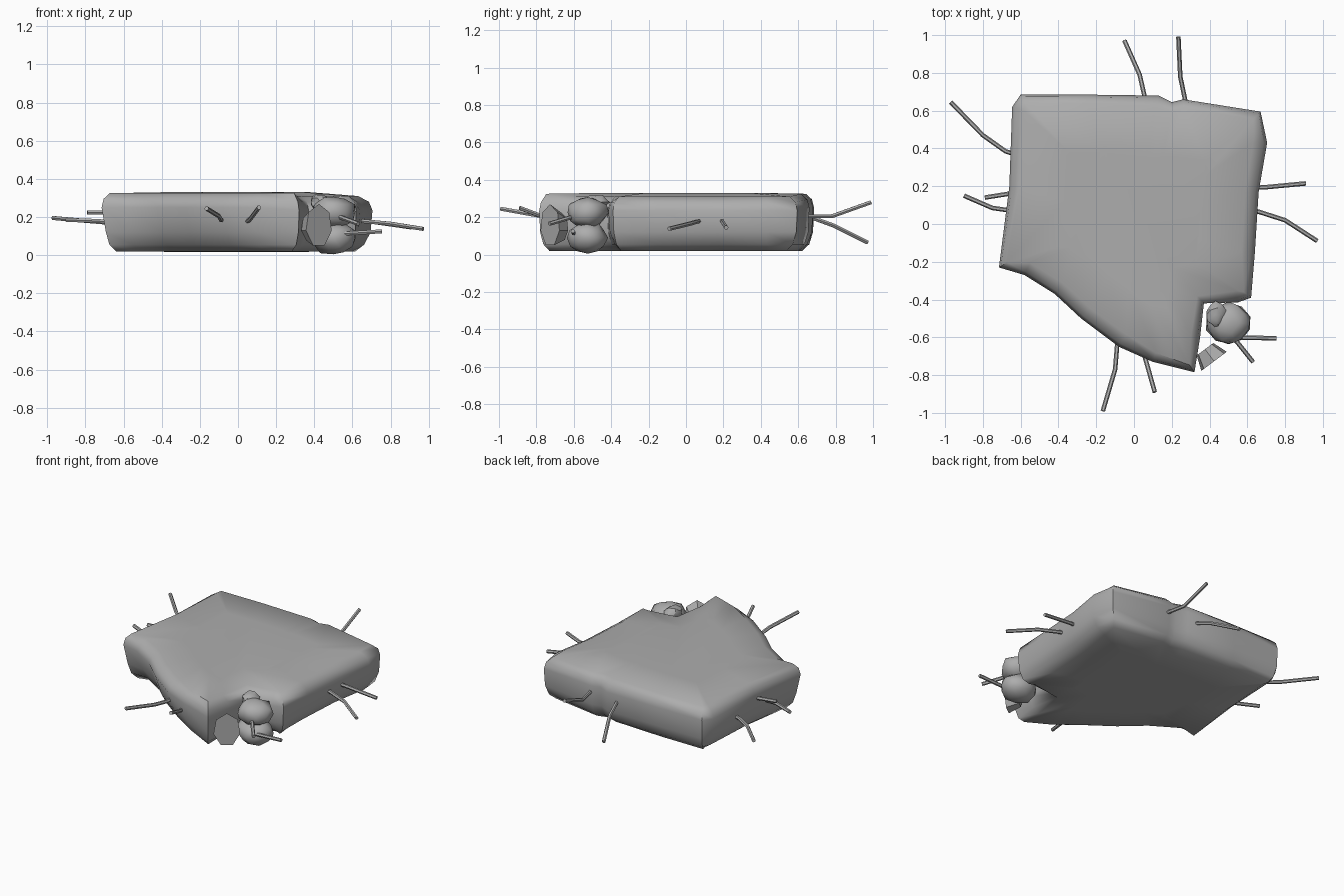
import bpy
import bmesh
import math
import random
from mathutils import Vector, noise

random.seed(4)
if "Cube" in bpy.data.objects:
    bpy.data.objects.remove(bpy.data.objects["Cube"])

concrete = bpy.data.materials.new("concrete_grey")
concrete.use_nodes = True
GREY = (0.42, 0.42, 0.42, 1)
concrete.diffuse_color = GREY
concrete.node_tree.nodes["Principled BSDF"].inputs["Base Color"].default_value = GREY


def finish(obj, angle):
    """Colour the part and smooth it up to the given edge angle."""
    obj.data.materials.append(concrete)
    bpy.ops.object.select_all(action="DESELECT")
    obj.select_set(True)
    bpy.context.view_layer.objects.active = obj
    bpy.ops.object.shade_smooth_by_angle(angle=math.radians(angle))


def add_mesh(name, bm, angle):
    bmesh.ops.recalc_face_normals(bm, faces=bm.faces)
    mesh = bpy.data.meshes.new(name)
    bm.to_mesh(mesh)
    bm.free()
    obj = bpy.data.objects.new(name, mesh)
    bpy.context.collection.objects.link(obj)
    finish(obj, angle)
    return obj


# Broken slab: stacked rings of one outline, pulled inwards near top and bottom
outline = [Vector(p) for p in (
    (-.6, .685), (-.25, .685), (.13, .68), (.2, .645), (.26, .66), (.67, .595),
    (.705, .43), (.66, .17), (.64, -.15), (.62, -.39), (.55, -.415), (.37, -.42),
    (.35, -.6), (.32, -.785), (.1, -.73), (-.08, -.65), (-.28, -.5), (-.42, -.37),
    (-.58, -.27), (-.715, -.23), (-.66, .2), (-.645, .62))]
count = len(outline)
wobble = [random.uniform(.7, 1.3) for p in outline]


def inset_point(i, amount):
    before = (outline[i] - outline[i - 1]).normalized()
    after = (outline[(i + 1) % count] - outline[i]).normalized()
    inward = Vector((before.y + after.y, -before.x - after.x)).normalized()
    return outline[i] + inward * amount * wobble[i]


bm = bmesh.new()
rings = []
for z, amount in ((.02, .085), (.055, .035), (.12, .008), (.25, 0), (.295, .015), (.325, .06)):
    ring = []
    for i in range(count):
        broken = 14 <= i <= 19
        extra = .025 if broken and z < .2 else 0
        p = inset_point(i, amount + extra)
        drop = .015 if z > .2 and p.x > .3 else 0
        ring.append(bm.verts.new((p.x, p.y, z - drop)))
    rings.append(ring)
# Flat middles of the underside and the top
under = [bm.verts.new((v.co.x * .6, v.co.y * .6, .018)) for v in rings[0]]
top = [bm.verts.new((v.co.x * .6, v.co.y * .6, .33)) for v in rings[-1]]
rings = [under] + rings + [top]
for low, high in zip(rings, rings[1:]):
    for i in range(count):
        j = (i + 1) % count
        bm.faces.new((low[i], low[j], high[j], high[i]))
bm.faces.new(under)
bm.faces.new(top)
add_mesh("broken_slab", bm, 50)


# Loose lumps in the missing corner
def rock(name, centre, size, rough, angle):
    bm = bmesh.new()
    bmesh.ops.create_icosphere(bm, subdivisions=2, radius=1)
    shift = Vector(centre) * 9
    for v in bm.verts:
        v.co *= 1 + rough * noise.noise(v.co * 1.3 + shift)
        v.co = Vector(centre) + Vector(a * b for a, b in zip(v.co, size))
    return add_mesh(name, bm, angle)


rock("upper_lump", (.5, -.525, .225), (.115, .11, .085), .2, 50)
rock("lower_lump", (.5, -.525, .09), (.12, .11, .085), .2, 50)
rock("small_lump", (.43, -.48, .28), (.055, .065, .04), .3, 30)


# Flat-faced chip leaning against the broken tip
bm = bmesh.new()
chip_sides = 7
bmesh.ops.create_cone(bm, cap_ends=True, segments=chip_sides, radius1=.115, radius2=.075, depth=.08)
for v in bm.verts:
    x, y, z = v.co
    across = Vector((.8, .6, 0))
    facing = Vector((.6, -.8, .1))
    v.co = Vector((.4, -.695, .15)) + across * x * .75 + Vector((0, 0, y)) - facing * z
add_mesh("leaning_chip", bm, 25)


# Bent reinforcing bars
def bar(name, points):
    curve = bpy.data.curves.new(name, "CURVE")
    curve.dimensions = "3D"
    curve.bevel_depth = .012
    curve.bevel_resolution = 1
    curve.use_fill_caps = True
    spline = curve.splines.new("POLY")
    spline.points.add(len(points) - 1)
    for target, p in zip(spline.points, points):
        target.co = (*p, 1)
    obj = bpy.data.objects.new(name, curve)
    bpy.context.collection.objects.link(obj)
    bpy.ops.object.select_all(action="DESELECT")
    obj.select_set(True)
    bpy.context.view_layer.objects.active = obj
    bpy.ops.object.convert(target="MESH")
    finish(bpy.context.object, 40)


bars = {
    "right_bar": [
        [(-.6, .36, .17), (-.68, .385, .17), (-.8, .47, .18), (-.97, .645, .195)],
        [(-.6, .07, .175), (-.68, .075, .175), (-.75, .085, .18), (-.9, .15, .185)],
        [(-.6, .17, .22), (-.79, .14, .225)]],
    "back_bar": [
        [(.07, .6, .2), (.055, .68, .195), (.03, .79, .155), (-.05, .97, .065)],
        [(.28, .6, .205), (.27, .66, .205), (.245, .78, .205), (.235, .99, .28)]],
    "left_bar": [
        [(.58, .19, .185), (.7, .195, .175), (.91, .215, .145)],
        [(.58, .08, .18), (.66, .065, .178), (.8, .02, .165), (.97, -.09, .138)]],
    "front_bar": [
        [(-.08, -.55, .185), (-.09, -.65, .185), (-.1, -.77, .205), (-.165, -.99, .245)],
        [(.04, -.65, .17), (.065, -.73, .19), (.11, -.89, .25)]],
    "lump_bar": [
        [(.5, -.6, .11), (.755, -.605, .125)],
        [(.5, -.57, .21), (.55, -.63, .195), (.63, -.73, .165)]],
}
for name, paths in bars.items():
    for n, path in enumerate(paths):
        bar(f"{name}_{n + 1}", path)
